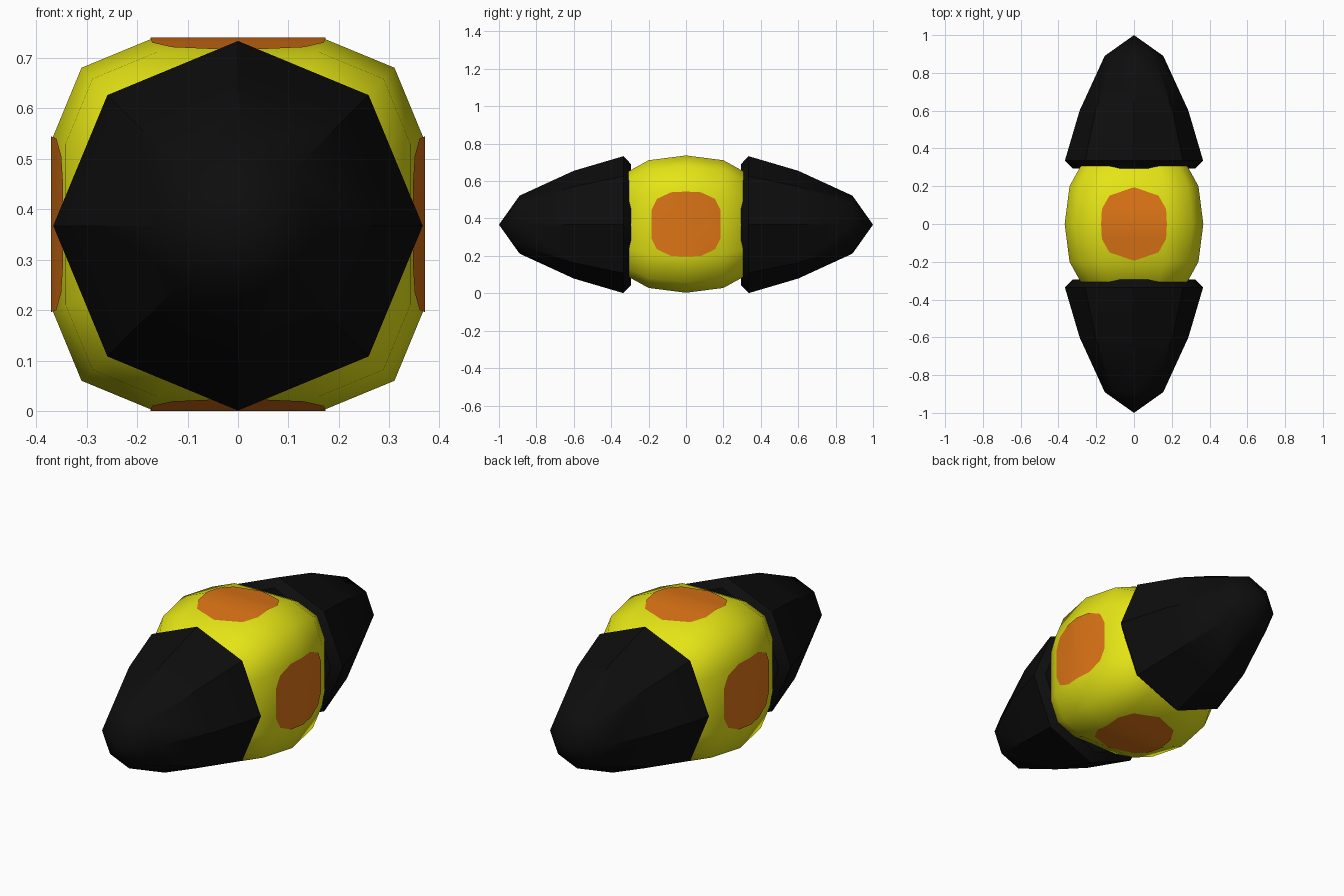
import bpy, math
from mathutils import Matrix, Vector

if "Cube" in bpy.data.objects:
    bpy.data.objects.remove(bpy.data.objects["Cube"])

CZ = 0.37  # height of the long axis


def material(name, rgb):
    m = bpy.data.materials.new(name)
    m.diffuse_color = (*rgb, 1)
    m.use_nodes = True
    m.node_tree.nodes["Principled BSDF"].inputs["Base Color"].default_value = m.diffuse_color
    return m


YELLOW = material("yellow", (0.78, 0.78, 0.008))
ORANGE = material("orange", (0.72, 0.175, 0.008))
BLACK = material("black", (0.004, 0.004, 0.004))


def add(name, verts, faces, mat, angle):
    me = bpy.data.meshes.new(name)
    me.from_pydata(verts, [], faces)
    me.materials.append(mat)
    ob = bpy.data.objects.new(name, me)
    bpy.context.collection.objects.link(ob)
    bpy.ops.object.select_all(action='DESELECT')
    ob.select_set(True)
    bpy.context.view_layer.objects.active = ob
    # consistent outward normals
    bpy.ops.object.mode_set(mode='EDIT')
    bpy.ops.mesh.select_all(action='SELECT')
    bpy.ops.mesh.normals_make_consistent(inside=False)
    bpy.ops.object.mode_set(mode='OBJECT')
    bpy.ops.object.shade_smooth_by_angle(angle=math.radians(angle))
    return ob


def loft(name, section, rings, mat, angle, cz=CZ):
    """Sweep an xz section along y; rings are (y, scale), capped at both ends."""
    n = len(section)
    verts = [(x * s, y, cz + z * s) for y, s in rings for x, z in section]
    faces = [(r * n + i, r * n + (i + 1) % n, (r + 1) * n + (i + 1) % n, (r + 1) * n + i)
             for r in range(len(rings) - 1) for i in range(n)]
    last = (len(rings) - 1) * n
    faces.append(tuple(range(n)))
    if rings[-1][1] < 0.01:  # closed to a point
        faces = faces[:last - n] + [(last - n + i, last - n + (i + 1) % n, last)
                                    for i in range(n)] + faces[last:]
        verts = verts[:last + 1]
    else:
        faces.append(tuple(range(last, last + n)))
    return add(name, verts, faces, mat, angle)


# Rounded middle: twelve-sided section, bulging at the centre
quarter = [(0.367, 0.172), (0.31, 0.31), (0.172, 0.367)]
section = (quarter + [(-x, z) for x, z in reversed(quarter)]
           + [(-x, -z) for x, z in quarter] + [(x, -z) for x, z in reversed(quarter)])
half = [(0.2, 0.93), (0.3, 0.78), (0.33, 0.7)]
rings = [(-y, s) for y, s in reversed(half)] + [(0, 1)] + half
loft("body", section, rings, YELLOW, 60)

# Two pointed eight-sided end caps
octagon = [(math.cos(i * math.pi / 4), math.sin(i * math.pi / 4)) for i in range(8)]
for name, side in (("front_cap", -1), ("back_cap", 1)):
    profile = [(0.295, 0.325), (0.335, 0.366), (0.6, 0.288), (0.89, 0.155), (1.0, 0)]
    loft(name, octagon, [(side * y, r) for y, r in profile], BLACK, 40, 0.367)


# Orange spots: thin plates folded along the widest line of the body
def spot(name, outline, turn):
    pts = [(0.174, 0)] + outline + [(-x, y) for x, y in reversed(outline) if x > 0] + [(-0.174, 0)]
    pts += [(x, -y) for x, y in reversed(pts[1:-1])]
    k = len(pts) // 2
    rot = Matrix.Rotation(turn, 3, 'Y')
    verts = [rot @ Vector((x, y, 0.37 - 0.35 * 0.367 * abs(y))) + Vector((0, 0, CZ))
             for x, y in pts]
    ob = add(name, verts, [tuple(range(k + 1)), tuple(range(k, 2 * k)) + (0,)], ORANGE, 60)
    # face the plate away from the body
    out = rot @ Vector((0, 0, 1))
    if ob.data.polygons[0].normal.dot(out) < 0:
        ob.data.flip_normals()


pointed = [(0.17, 0.08), (0.13, 0.15), (0, 0.195)]
blunt = [(0.17, 0.08), (0.135, 0.155), (0.075, 0.185)]
for name, outline, deg in (("top_spot", pointed, 0), ("right_spot", blunt, 90),
                           ("bottom_spot", pointed, 180), ("left_spot", blunt, 270)):
    spot(name, outline, math.radians(deg))
